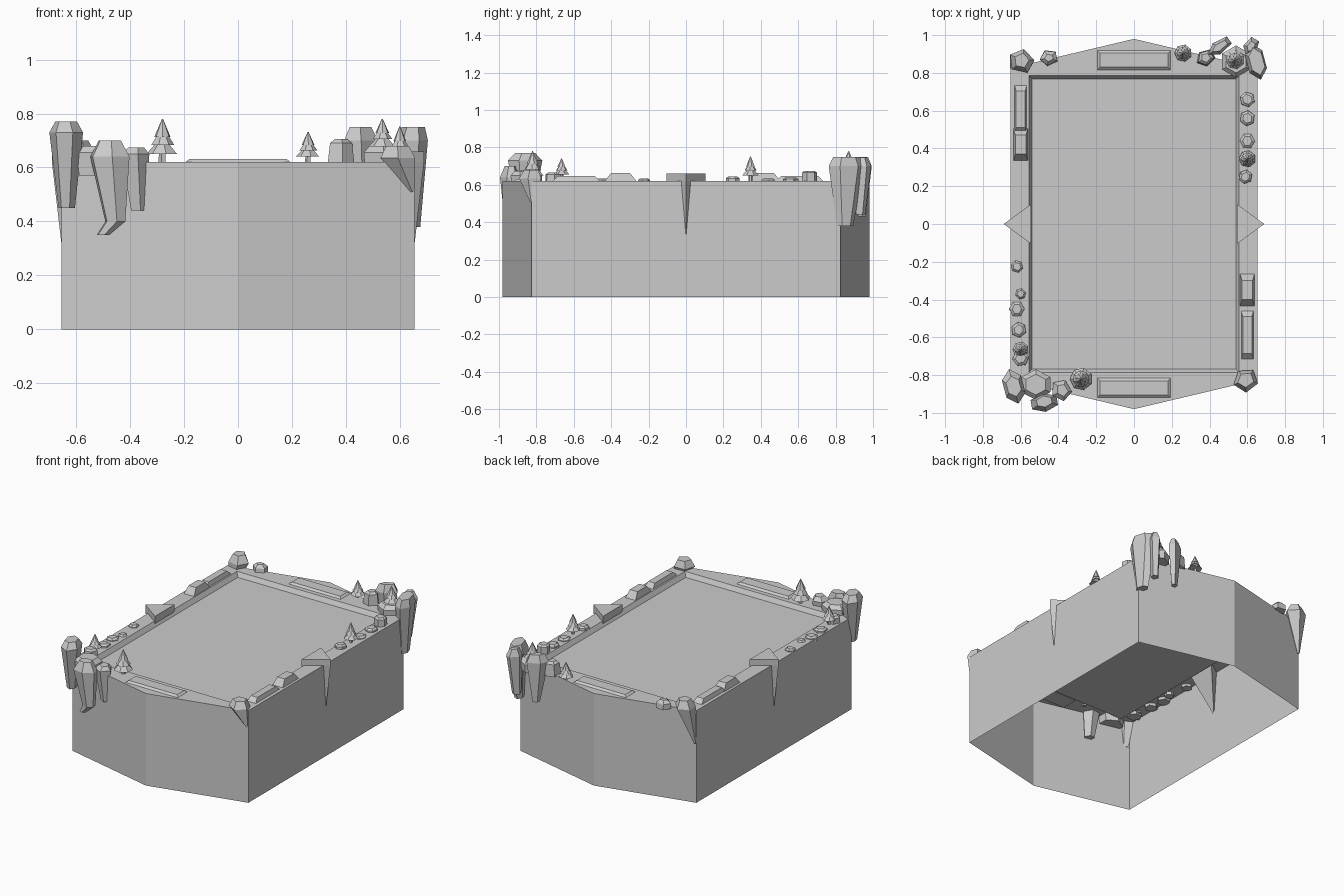
import bpy, bmesh, math


def make(name, verts, faces):
    me = bpy.data.meshes.new(name)
    me.from_pydata(verts, [], faces)
    bm = bmesh.new()
    bm.from_mesh(me)
    bmesh.ops.recalc_face_normals(bm, faces=bm.faces)
    bm.to_mesh(me)
    bm.free()
    ob = bpy.data.objects.new(name, me)
    bpy.context.collection.objects.link(ob)
    return ob


def loft(name, n, rot, rings):
    """Faceted stone: rings of (x, y, z, rx, ry), n sides, turned by rot degrees."""
    verts, faces, a = [], [], math.radians(rot)
    for cx, cy, z, rx, ry in rings:
        for i in range(n):
            t = 2 * math.pi * (i + 0.5) / n
            u, v = rx * math.cos(t), ry * math.sin(t)
            verts.append((cx + u * math.cos(a) - v * math.sin(a),
                          cy + u * math.sin(a) + v * math.cos(a), z))
    for r in range(len(rings) - 1):
        for i in range(n):
            j = (i + 1) % n
            faces.append((r * n + i, r * n + j, (r + 1) * n + j, (r + 1) * n + i))
    faces += [tuple(range(n))[::-1], tuple(range(len(verts) - n, len(verts)))]
    return make(name, verts, faces)


def block(name, x0, x1, y0, y1, z0, z1, inset_x, inset_y):
    """Slab with sloping sides."""
    v = [(x0, y0, z0), (x1, y0, z0), (x1, y1, z0), (x0, y1, z0)]
    x0, x1, y0, y1 = x0 + inset_x, x1 - inset_x, y0 + inset_y, y1 - inset_y
    v += [(x0, y0, z1), (x1, y0, z1), (x1, y1, z1), (x0, y1, z1)]
    f = [(3, 2, 1, 0), (4, 5, 6, 7)] + [(i, (i + 1) % 4, (i + 1) % 4 + 4, i + 4) for i in range(4)]
    return make(name, v, f)


def tree(x, y, z0, z1, r, n=7):
    h = z1 - z0
    loft("tree_trunk", 5, 0, [(x, y, 0.61, r * .25, r * .25), (x, y, z0 + .3 * h, r * .2, r * .2)])
    for k, (a, b, s) in enumerate([(0, .5, 1), (.25, .75, .75), (.48, 1, .52)]):
        loft("tree_tier", n, k * 20, [(x, y, z0 + a * h, r * s, r * s),
                                      (x, y, z0 + b * h, .002, .002)])


# open-bottomed six-sided body with a sunken rectangular top
T = 0.62
plan = [(-.655, -.825), (0, -.98), (.655, -.825), (.655, .825), (0, .98), (-.655, .825)]
verts = [(x, y, 0) for x, y in plan] + [(x, y, T) for x, y in plan]
for w, d, z in ((.557, .785, T), (.54, .768, T - .03)):
    verts += [(-w, -d, z), (w, -d, z), (w, d, z), (-w, d, z)]
faces = [(i, (i + 1) % 6, (i + 1) % 6 + 6, i + 6) for i in range(6)]
faces += [(6, 7, 8, 13, 12), (8, 9, 14, 13), (9, 10, 11, 15, 14), (11, 6, 12, 15)]
faces += [(12 + i, 12 + (i + 1) % 4, 16 + (i + 1) % 4, 16 + i) for i in range(4)]
faces += [(16, 17, 18, 19)]
make("body", verts, faces)

# parts repeated on both sides, turned half a circle
for s in (1, -1):
    # raised end panel
    block("end_panel", -.2, .2, *sorted((-.81 * s, -.925 * s)), .615, .632, .02, .02)
    # side wedge with a long downward point
    p = [(.545 * s, -.105 * s), (.69 * s, 0), (.545 * s, .105 * s)]
    v = [(x, y, z) for z in (.66, T) for x, y in p] + [(.655 * s, 0, .32)]
    make("side_wedge", v, [(0, 1, 2), (0, 1, 4, 3), (1, 2, 5, 4), (2, 0, 3, 5),
                           (3, 4, 6), (4, 5, 6), (5, 3, 6)])
    # long rim slabs
    for y0, y1, w, h in ((-.45, -.25, .042, .664), (-.735, -.44, .038, .648)):
        o = block("rim_slab", -w, w, y0, y1, .60, h, .014, .05)
        o.location.x = .6 * s
        if s < 0:
            o.rotation_euler.z = math.pi
            o.location.y = .07 if y0 > -.5 else .02

# front-left crystal cluster
loft("crystal_outer_left", 6, 15, [(-.635, -.86, .45, .03, .04), (-.637, -.86, .73, .06, .095),
                                   (-.637, -.86, .77, .04, .055)])
loft("crystal_front", 6, 10, [(-.50, -.93, .35, .025, .025), (-.455, -.935, .40, .04, .035),
                              (-.475, -.945, .64, .08, .05), (-.475, -.94, .70, .045, .03)])
loft("crystal_small", 5, 30, [(-.37, -.88, .44, .03, .035), (-.385, -.88, .65, .055, .06),
                              (-.38, -.88, .675, .03, .035)])
loft("hex_rock_left", 6, 0, [(-.52, -.85, .57, .08, .08), (-.52, -.85, .655, .09, .08),
                             (-.52, -.85, .68, .06, .055)])

# back-right crystal cluster
loft("crystal_outer_right", 6, 15, [(.645, .85, .38, .03, .045), (.645, .86, .70, .055, .10),
                                    (.65, .86, .75, .04, .075)])
loft("crystal_back", 5, 35, [(.46, .94, .43, .025, .02), (.455, .94, .70, .075, .038),
                             (.455, .94, .75, .05, .02)])
loft("crystal_corner", 5, 60, [(.61, .93, .44, .03, .025), (.62, .94, .70, .055, .04),
                               (.62, .94, .745, .03, .02)])
loft("hex_rock_right", 6, 0, [(.54, .86, .60, .08, .08), (.54, .86, .655, .085, .085),
                              (.54, .86, .68, .06, .06)])
loft("rock_back", 5, 30, [(.38, .88, .61, .055, .045), (.38, .88, .69, .045, .04),
                          (.38, .88, .705, .025, .025)])

# single corner rocks pointing down
loft("corner_rock_right", 5, 20, [(.645, -.825, .51, .008, .01), (.592, -.828, .635, .068, .064),
                                  (.592, -.825, .68, .045, .04)])
loft("corner_rock_left", 5, -30, [(-.65, .83, .40, .008, .008), (-.595, .862, .65, .07, .065),
                                  (-.595, .865, .70, .04, .04)])
loft("rock_back_left", 5, 10, [(-.45, .88, .61, .05, .045), (-.45, .88, .645, .05, .04),
                               (-.45, .88, .665, .025, .02)])

# small rim stones
for x, y, r, h in ((.6, .66, .042, .675), (.6, .56, .042, .64), (.6, .44, .042, .635),
                   (.59, .25, .038, .645), (-.62, -.225, .034, .635), (-.6, -.37, .03, .63),
                   (-.62, -.45, .042, .635), (-.61, -.56, .042, .64), (-.6, -.71, .045, .665)):
    loft("rim_stone", 6, y * 200, [(x, y, .60, r, r), (x, y, h - .01, r, r * .95),
                                   (x, y, h, r * .65, r * .6)])

# trees
tree(-.28, -.82, .65, .78, .06)
tree(.26, .905, .64, .732, .046)
tree(.535, .87, .68, .78, .05)
tree(.6, .345, .65, .752, .045)
tree(-.6, -.665, .655, .74, .043)
